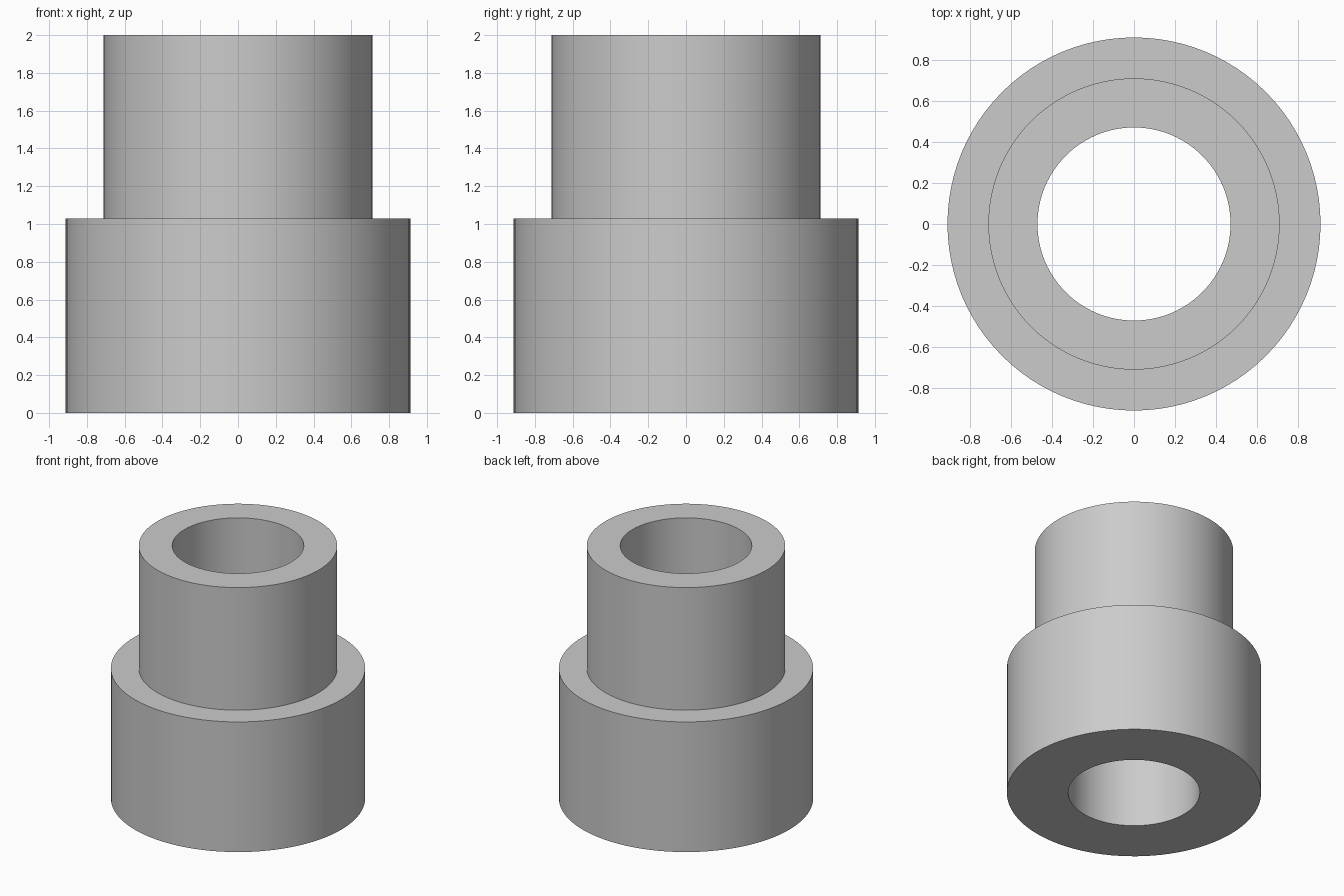
import bpy, bmesh, math
from mathutils import Matrix

old = bpy.data.objects.get("Cube")
if old:
    bpy.data.objects.remove(old, do_unlink=True)

OUTER, NECK, BORE = 0.912, 0.712, 0.472
STEP, TOP = 1.03, 2.0
SEGMENTS = 96

# Plain grey material
grey = bpy.data.materials.new("plain grey")
grey.use_nodes = True
colour = (0.6, 0.6, 0.6, 1)
grey.diffuse_color = colour
grey.node_tree.nodes["Principled BSDF"].inputs["Base Color"].default_value = colour

# Stepped sleeve: closed wall profile spun around the vertical axis
profile = [(BORE, 0), (OUTER, 0), (OUTER, STEP), (NECK, STEP), (NECK, TOP), (BORE, TOP)]
bm = bmesh.new()
verts = [bm.verts.new((r, 0, z)) for r, z in profile]
edges = [bm.edges.new((v, verts[i - 1])) for i, v in enumerate(verts)]
bmesh.ops.spin(bm, geom=verts + edges, cent=(0, 0, 0), axis=(0, 0, 1),
               angle=math.tau, steps=SEGMENTS, use_merge=True)
bmesh.ops.remove_doubles(bm, verts=bm.verts, dist=0.0001)
bmesh.ops.recalc_face_normals(bm, faces=bm.faces)

mesh = bpy.data.meshes.new("stepped_sleeve")
bm.to_mesh(mesh)
bm.free()
mesh.materials.append(grey)
sleeve = bpy.data.objects.new("stepped_sleeve", mesh)
bpy.context.collection.objects.link(sleeve)

# Smooth round walls, sharp rims
bpy.ops.object.select_all(action="DESELECT")
sleeve.select_set(True)
bpy.context.view_layer.objects.active = sleeve
bpy.ops.object.shade_smooth_by_angle(angle=math.radians(30))
